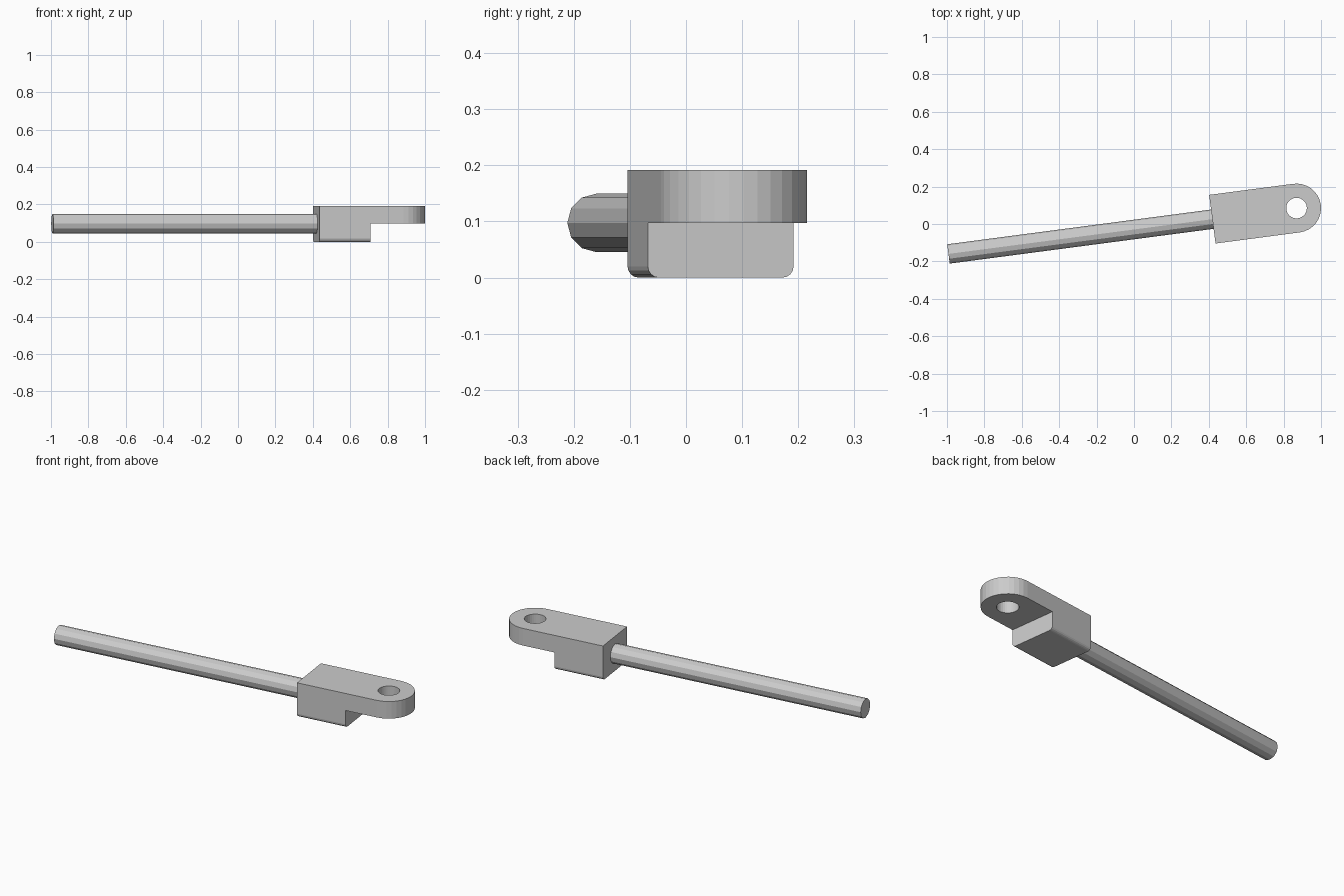
import bpy, bmesh, math
from mathutils import Matrix

if "Cube" in bpy.data.objects:
    bpy.data.objects.remove(bpy.data.objects["Cube"])

# Placement: local origin is the eye centre, local -x runs down the rod
PLACE = Matrix.Translation((0.869, 0.085, 0)) @ Matrix.Rotation(math.radians(7.5), 4, 'Z')
R = 0.131            # half width of head and eye radius
BACK, STEP = -0.454, -0.178
TOP, MID = 0.192, 0.097


def make(name, bm):
    bmesh.ops.recalc_face_normals(bm, faces=bm.faces[:])
    mesh = bpy.data.meshes.new(name)
    bm.to_mesh(mesh)
    bm.free()
    obj = bpy.data.objects.new(name, mesh)
    obj.matrix_world = PLACE
    bpy.context.collection.objects.link(obj)
    return obj


def cylinder(name, sides, radius, length, matrix):
    bm = bmesh.new()
    bmesh.ops.create_cone(bm, cap_ends=True, segments=sides, radius1=radius,
                          radius2=radius, depth=length, matrix=matrix)
    return make(name, bm)


# Head: round-nosed plate, with the rear of its underside extruded down
bm = bmesh.new()
nose = [(R * math.cos(a), R * math.sin(a))
        for a in (math.pi * (i / 16 - 0.5) for i in range(17))]
outline = [(BACK, -R), (STEP, -R)] + nose + [(STEP, R), (BACK, R)]
verts = [bm.verts.new((x, y, MID)) for x, y in outline]
bm.faces.new(verts)
top = bmesh.ops.extrude_face_region(bm, geom=bm.faces[:], use_keep_orig=True)
for v in top['geom']:
    if isinstance(v, bmesh.types.BMVert):
        v.co.z = TOP
bmesh.ops.connect_verts(bm, verts=[verts[1], verts[-2]])
bm.faces.ensure_lookup_table()
rear = [f for f in bm.faces if len(f.verts) == 4
        and all(abs(v.co.z - MID) < 1e-4 for v in f.verts)]
block = bmesh.ops.extrude_discrete_faces(bm, faces=rear)['faces'][0]
for v in block.verts:
    v.co.z = 0
# Rounded long lower edges
long_edges = [e for e in block.edges
              if abs(e.verts[0].co.x - e.verts[1].co.x) > 0.1]
bmesh.ops.bevel(bm, geom=long_edges, offset=0.02, segments=4,
                profile=0.5, affect='EDGES')
head = make("eye_head", bm)

# Pin hole
cutter = cylinder("hole_cutter", 32, 0.055, 0.4, Matrix.Translation((0, 0, 0.15)))
cutter.hide_render = True
cutter.hide_set(True)
mod = head.modifiers.new("pin_hole", 'BOOLEAN')
mod.operation = 'DIFFERENCE'
mod.solver = 'EXACT'
mod.object = cutter

# Rod
END = -1.877
length = BACK + 0.01 - END
cylinder("rod", 12, 0.052, length,
         Matrix.Translation((END + length / 2, 0, 0.0975))
         @ Matrix.Rotation(math.pi / 2, 4, 'Y'))
